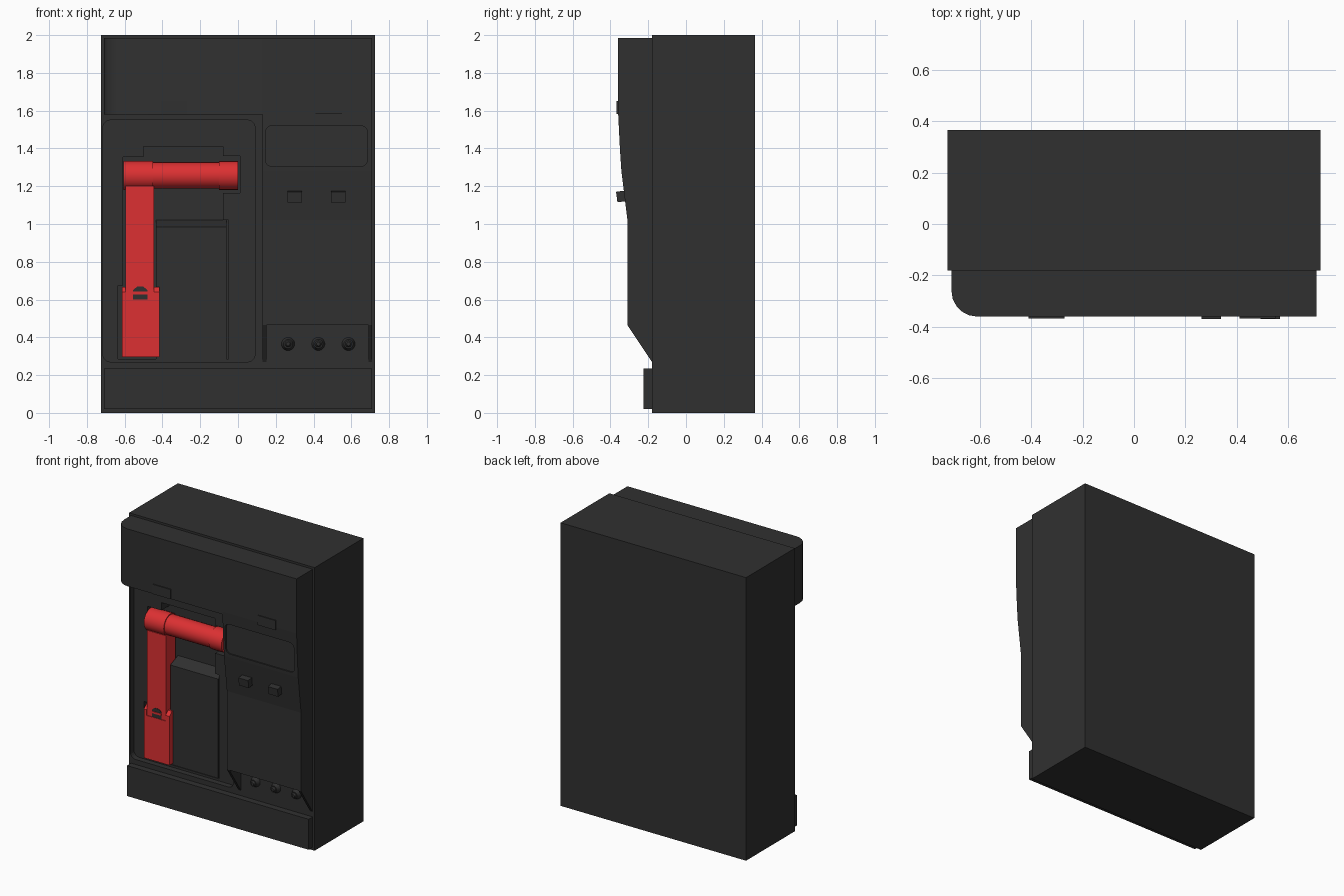
import bpy, bmesh, math
from mathutils import Vector

cube = bpy.data.objects.get("Cube")
if cube:
    bpy.data.objects.remove(cube, do_unlink=True)


def material(name, rgb):
    m = bpy.data.materials.new(name)
    m.use_nodes = True
    m.diffuse_color = (*rgb, 1)
    bsdf = m.node_tree.nodes["Principled BSDF"]
    bsdf.inputs["Base Color"].default_value = (*rgb, 1)
    bsdf.inputs["Roughness"].default_value = 0.6
    return m


DARK = material("charcoal plastic", (0.03, 0.03, 0.03))
RED = material("red plastic", (0.72, 0.03, 0.032))


def finish(name, bm, mat, smooth=False):
    bmesh.ops.recalc_face_normals(bm, faces=bm.faces)
    me = bpy.data.meshes.new(name)
    bm.to_mesh(me)
    bm.free()
    me.materials.append(mat)
    ob = bpy.data.objects.new(name, me)
    bpy.context.collection.objects.link(ob)
    if smooth:
        bpy.ops.object.select_all(action='DESELECT')
        ob.select_set(True)
        bpy.context.view_layer.objects.active = ob
        bpy.ops.object.shade_smooth_by_angle(angle=math.radians(35))
    return ob


def prism(name, axis, outline, lo, hi, mat=DARK, smooth=False):
    """Extrude a 2D outline along an axis from lo to hi."""
    place = {'x': lambda a, b, t: (t, a, b),
             'y': lambda a, b, t: (a, t, b),
             'z': lambda a, b, t: (a, b, t)}[axis]
    bm = bmesh.new()
    face = bm.faces.new([bm.verts.new(place(a, b, lo)) for a, b in outline])
    ext = bmesh.ops.extrude_face_region(bm, geom=[face])
    moved = [v for v in ext['geom'] if isinstance(v, bmesh.types.BMVert)]
    bmesh.ops.translate(bm, verts=moved, vec=Vector(place(0, 0, hi - lo)))
    return finish(name, bm, mat, smooth)


def rect(x0, x1, z0, z1):
    return [(x0, z0), (x1, z0), (x1, z1), (x0, z1)]


def box(name, x0, x1, y0, y1, z0, z1, mat=DARK):
    return prism(name, 'y', rect(x0, x1, z0, z1), y0, y1, mat)


def arc(cx, cy, r, start, steps=5):
    angles = [math.radians(start + 90 * i / steps) for i in range(steps + 1)]
    return [(cx + r * math.cos(a), cy + r * math.sin(a)) for a in angles]


def rounded(x0, x1, z0, z1, r):
    return (arc(x1 - r, z1 - r, r, 0) + arc(x0 + r, z1 - r, r, 90)
            + arc(x0 + r, z0 + r, r, 180) + arc(x1 - r, z0 + r, r, 270))


def cone(name, x, y, z, r1, r2, depth, axis, mat, sides=20):
    bm = bmesh.new()
    bmesh.ops.create_cone(bm, cap_ends=True, segments=sides,
                          radius1=r1, radius2=r2, depth=depth)
    ob = finish(name, bm, mat, True)
    ob.location = (x, y, z)
    ob.rotation_euler = (0, math.pi / 2, 0) if axis == 'x' else (math.pi / 2, 0, 0)
    return ob


def cut(target, cutter):
    mod = target.modifiers.new("cut", 'BOOLEAN')
    mod.object = cutter
    mod.solver = 'EXACT'
    cutter.hide_render = True
    bpy.context.view_layer.objects.active = target
    bpy.ops.object.modifier_apply(modifier=mod.name)
    bpy.data.objects.remove(cutter, do_unlink=True)


# Main case with a shallow rounded bay and a deep handset recess
case = box("case", -0.725, 0.725, -0.18, 0.365, 0, 2)
cut(case, prism("bay_cutter", 'y', rounded(-0.715, 0.09, 0.27, 1.55, 0.04), -0.3, -0.14))
recess = [(-0.635, 0.285), (-0.05, 0.285), (-0.05, 1.02), (-0.08, 1.02),
          (-0.08, 1.165), (0.01, 1.165), (0.01, 1.36), (-0.08, 1.36),
          (-0.08, 1.41), (-0.5, 1.41), (-0.5, 1.355), (-0.61, 1.355),
          (-0.61, 0.675), (-0.635, 0.675)]
cut(case, prism("recess_cutter", 'y', recess, -0.3, -0.05))

# Bottom strip and upper cover with one rounded corner
box("bottom_strip", -0.71, 0.71, -0.225, -0.18, 0.02, 0.235)
cover = [(0.13, -0.18), (-0.71, -0.18)] + arc(-0.61, -0.26, 0.1, 180) + [(0.13, -0.36)]
prism("upper_cover", 'z', cover, 1.58, 1.985, smooth=True)

# Control panel swept from its side profile, with a display inset
side = [(-0.18, 1.985), (-0.36, 1.985), (-0.36, 1.6), (-0.355, 1.5),
        (-0.35, 1.4), (-0.342, 1.28), (-0.31, 1.02), (-0.31, 0.465), (-0.18, 0.465)]
panel = prism("control_panel", 'x', side, 0.13, 0.71)
cut(panel, prism("display_cutter", 'y', rounded(0.145, 0.685, 1.305, 1.52, 0.035), -0.5, -0.335))

# Fins and knobs under the control panel
for label, x in (("left", 0.69), ("right", 0.13)):
    prism(label + "_fin", 'x', [(-0.31, 0.465), (-0.18, 0.465), (-0.18, 0.27)], x, x + 0.02)
for i in range(3):
    x = 0.265 + 0.16 * i
    cone("knob_%d" % (i + 1), x, -0.195, 0.365, 0.035, 0.024, 0.03, 'y', DARK)
    cone("knob_tip_%d" % (i + 1), x, -0.215, 0.365, 0.018, 0.01, 0.012, 'y', DARK)

# Tilted push buttons
for i, x in enumerate((0.3, 0.53)):
    b = box("push_button_%d" % (i + 1), -0.038, 0.038, -0.04, 0.02, -0.028, 0.028)
    b.location = (x, -0.327, 1.148)
    b.rotation_euler = (0.13, 0, 0)

# Small tabs on the cover
for i, x in enumerate((-0.41, 0.41)):
    box("cover_tab_%d" % (i + 1), x, x + 0.14, -0.367, -0.35, 1.582, 1.65)

# Filler block beside the handle, with a sloped top
prism("filler_block", 'x', [(-0.135, 0.285), (-0.135, 0.985), (-0.05, 1.02), (-0.05, 0.285)],
      -0.435, -0.06)

# Red crossbar
for name, x0, x1, r in (("crossbar_right_end", -0.605, -0.45, 0.077),
                        ("crossbar_middle", -0.45, -0.1, 0.07),
                        ("crossbar_left_end", -0.1, 0, 0.076)):
    cone(name, (x0 + x1) / 2, -0.11, 1.257, r, r, x1 - x0, 'x', RED, 24)

# Red arm and forked grip
box("handle_arm", -0.595, -0.445, -0.167, -0.06, 0.55, 1.2, RED)
box("grip", -0.615, -0.415, -0.172, -0.052, 0.295, 0.6, RED)
for label, x0, x1 in (("right", -0.615, -0.595), ("left", -0.445, -0.415)):
    cheek = [(-0.172, 0.6), (-0.172, 0.64), (-0.145, 0.667), (-0.052, 0.667), (-0.052, 0.6)]
    prism(label + "_grip_cheek", 'x', cheek, x0, x1, RED)

# Latch slot with its pin
slot = [(-0.555, 0.6), (-0.48, 0.6), (-0.48, 0.65), (-0.5, 0.668), (-0.535, 0.668), (-0.555, 0.65)]
prism("latch_slot", 'y', slot, -0.17, -0.165)
box("latch_pin", -0.555, -0.48, -0.173, -0.166, 0.628, 0.642, RED)
